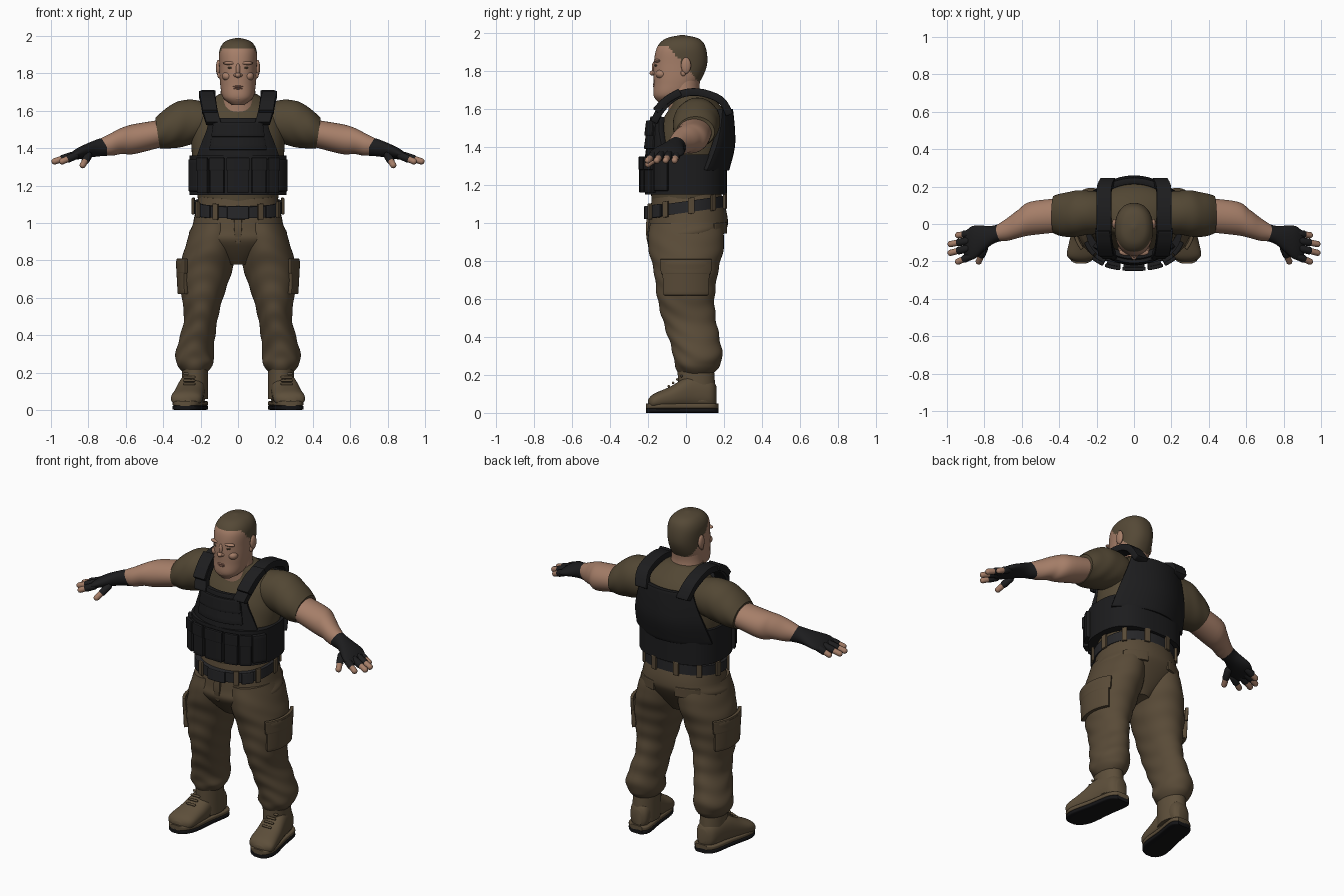
import bpy, bmesh, math
from mathutils import Vector

cube = bpy.data.objects.get("Cube")
if cube:
    bpy.data.objects.remove(cube)


def material(name, r, g, b):
    m = bpy.data.materials.new(name)
    m.use_nodes = True
    m.diffuse_color = (r, g, b, 1)
    bsdf = m.node_tree.nodes["Principled BSDF"]
    bsdf.inputs["Base Color"].default_value = (r, g, b, 1)
    bsdf.inputs["Roughness"].default_value = .8
    return m


SKIN = material("skin", .38, .21, .14)
LIP = material("lip", .29, .14, .1)
HAIR = material("cropped_hair", .09, .066, .037)
SHIRT = material("olive_shirt", .085, .063, .034)
CLOTH = material("brown_trousers", .1, .07, .039)
BOOT = material("brown_leather", .11, .078, .043)
BLACK = material("black_fabric", .012, .012, .013)
BELT = material("dark_belt", .02, .02, .022)
SOLE = material("black_rubber", .007, .007, .008)
made = []


def finish(name, bm, mat, mirror=False, thick=0):
    bmesh.ops.recalc_face_normals(bm, faces=bm.faces)
    mesh = bpy.data.meshes.new(name)
    bm.to_mesh(mesh)
    bm.free()
    mesh.materials.append(mat)
    ob = bpy.data.objects.new(name, mesh)
    bpy.context.scene.collection.objects.link(ob)
    if thick:
        solid = ob.modifiers.new("thickness", "SOLIDIFY")
        solid.thickness, solid.offset = thick, 0
        edge = ob.modifiers.new("soft_edge", "BEVEL")
        edge.width, edge.segments = .005, 2
    if mirror:
        ob.modifiers.new("mirror", "MIRROR")
    made.append(ob)
    return ob


def smooth_rows(rows, steps, width):
    """Pad rows with zeros to one width, then interpolate them by Catmull-Rom."""
    rows = [list(row) + [0] * (width - len(row)) for row in rows]
    out, last = [], len(rows) - 1
    for i in range(last):
        a, b, c, d = (rows[min(max(k, 0), last)] for k in range(i - 1, i + 3))
        for s in range(steps):
            t = s / steps
            out.append([q + t / 2 * (r - p + t * (2*p - 5*q + 4*r - w + t * (3*(q - r) + w - p)))
                        for p, q, r, w in zip(a, b, c, d)])
    return out + [rows[last]]


def skin_grid(bm, grid, closed):
    n = len(grid[0])
    for low, high in zip(grid, grid[1:]):
        for j in range(n if closed else n - 1):
            k = (j + 1) % n
            bm.faces.new((low[j], low[k], high[k], high[j]))


def loft(name, rings, mat, axis="z", power=2, arc=None, thick=.02, wrinkle=0, tilt=0,
         mirror=False, steps=6, sides=48):
    """Rings are (position, radius u, radius v, centre v, centre u) along the axis."""
    bm, grid = bmesh.new(), []
    start, end = arc or (0, 360)
    count = sides + 1 if arc else sides
    for t, ru, rv, cv, cu in smooth_rows(rings, steps, 5):
        row = []
        for j in range(count):
            a = math.radians(start + (end - start) * j / sides)
            ripple = math.sin(60 * t + 3 * math.sin(a) + 2 * math.cos(2 * a))
            grow = 1 + wrinkle * (1.1 - t) * ripple
            du, dv = (math.copysign(abs(f) ** (2 / power), f) * r * grow
                      for f, r in ((math.cos(a), ru), (math.sin(a), rv)))
            w, u, v = t + tilt * dv, cu + du, cv + dv
            row.append(bm.verts.new({"x": (w, u, v), "y": (u, w, v), "z": (u, v, w)}[axis]))
        grid.append(row)
    skin_grid(bm, grid, closed=not arc)
    if not arc:
        bm.faces.new(grid[0])
        bm.faces.new(grid[-1])
    return finish(name, bm, mat, mirror, thick if arc else 0)


def wrap(name, low, high, outline, grow, mat, middle=None, spread=None, **options):
    """Upright band round the waist, or a piece of it about a middle angle."""
    if spread:
        options.update(arc=(middle - spread, middle + spread), sides=12)
    ru, rv = outline
    return loft(name, [(z, ru + grow, rv + grow) for z in (low, high)], mat, **options)


def patch(name, rows, mat, thick, bend=0, mirror=False):
    """Sheet bent across its width; rows are (z, y, half width, centre x)."""
    bm, grid, columns = bmesh.new(), [], 12
    for z, y, half, x in smooth_rows(rows, 4, 4):
        offsets = [half * (2 * j / columns - 1) for j in range(columns + 1)]
        grid.append([bm.verts.new((x + d, y + bend * d * d, z)) for d in offsets])
    skin_grid(bm, grid, closed=False)
    return finish(name, bm, mat, mirror, thick)


def blob(name, centre, radii, mat, mirror=False):
    bm = bmesh.new()
    bmesh.ops.create_uvsphere(bm, u_segments=20, v_segments=12, radius=1)
    for v in bm.verts:
        v.co = Vector(centre) + v.co * Vector(radii)
    return finish(name, bm, mat, mirror)


def capsule(name, start, end, radius, mat):
    bm = bmesh.new()
    bmesh.ops.create_uvsphere(bm, u_segments=14, v_segments=9, radius=radius)
    turn = Vector((0, 0, 1)).rotation_difference(end - start)
    for v in bm.verts:
        v.co = (end if v.co.z > 0 else start) + turn @ v.co
    return finish(name, bm, mat, mirror=True)


# Head with cropped hair
head = loft("head", [(1.63, .03, .03, -.11), (1.67, .08, .09, -.08), (1.74, .095, .12, -.05),
                     (1.83, .1, .14, -.03), (1.92, .1, .13, -.025), (1.97, .07, .09, -.02),
                     (1.99, .01, .01, -.02)], SKIN, power=2.25, steps=10, sides=64)
head.data.materials.append(HAIR)
for face in head.data.polygons:
    hairline = min(1.935, 1.82 - 1.2 * face.center.y)
    face.material_index = int(face.center.z > hairline)
loft("neck", [(1.55, .12, .11, .02), (1.68, .095, .085, -.01), (1.76, .09, .085, -.01)], SKIN)

# Face
blob("nose_bridge", (0, -.163, 1.82), (.013, .017, .035), SKIN)
blob("nose_tip", (0, -.172, 1.79), (.016, .02, .014), SKIN)
blob("nostril", (.014, -.165, 1.79), (.01, .013, .01), SKIN, mirror=True)
blob("brow", (.042, -.15, 1.855), (.038, .019, .01), SKIN, mirror=True)
blob("eye", (.04, -.155, 1.83), (.016, .01, .006), HAIR, mirror=True)
blob("cheek", (.055, -.13, 1.785), (.03, .03, .025), SKIN, mirror=True)
for label, z in (("upper", 1.73), ("lower", 1.72)):
    blob(label + "_lip", (0, -.161, z), (.03, .014, .007), LIP)
blob("chin", (0, -.145, 1.67), (.04, .025, .02), SKIN)
blob("ear", (.105, 0, 1.83), (.013, .026, .043), SKIN, mirror=True)
blob("ear_lobe", (.1, -.014, 1.79), (.01, .014, .016), SKIN, mirror=True)

# Shirt
loft("shirt_body", [(1.1, .21, .18), (1.3, .24, .2, .01), (1.45, .25, .19, .03), (1.55, .24, .17, .05),
                    (1.62, .2, .13, .05), (1.69, .1, .09, .01)], SHIRT, wrinkle=.01)
loft("sleeve", [(.12, .1, .1, 1.54, .06), (.26, .12, .12, 1.54, .06), (.36, .12, .11, 1.51, .05),
                (.43, .1, .08, 1.48, .05)], SHIRT, "x", tilt=.15, wrinkle=.015, mirror=True)

# Bare arms
loft("arm", [(.36, .09, .07, 1.49, .05), (.55, .09, .08, 1.45, .03), (.62, .075, .07, 1.44),
             (.68, .06, .06, 1.42, -.03), (.74, .04, .04, 1.41, -.05)], SKIN, "x", mirror=True)

# Fingerless gloves and fanned fingers
loft("glove", [(.7, .05, .05, 1.41, -.04), (.76, .05, .045, 1.4, -.06), (.86, .09, .03, 1.37, -.1),
               (.91, .06, .01, 1.35, -.11)], BLACK, "x", mirror=True)
digits = {"thumb": (Vector((.8, -.13, 1.36)), Vector((.03, -.07, -.05)))}
for i, label in enumerate(("little_finger", "ring_finger", "middle_finger", "index_finger")):
    reach = .09 if label[0] in "rm" else .07
    knuckle = Vector((.8 + reach, -.05 - .04 * i, 1.36))
    digits[label] = (knuckle, Vector((reach, -.01 - .007 * i, -.03)))
for label, (knuckle, reach) in digits.items():
    capsule(label, knuckle, knuckle + reach, .017, SKIN)
    capsule(label + "_glove", knuckle, knuckle + reach / 2, .021, BLACK)

# Vest: waist band, front and back plates, shoulder straps
VEST = (.26, .215)
wrap("vest_band", 1.15, 1.36, VEST, 0, BLACK, power=2.5, sides=64)
patch("vest_front", [(1.33, -.2, .22), (1.42, -.19, .19), (1.5, -.18, .16), (1.56, -.17, .15)],
      BLACK, .035, bend=2)
patch("chest_pocket", [(1.39, -.21, .15), (1.53, -.19, .13)], BLACK, .025, bend=2)
patch("chest_flap", [(1.46, -.21, .14), (1.54, -.2, .13)], BLACK, .02, bend=2)
patch("vest_back", [(1.28, .21, .25), (1.4, .24, .23), (1.5, .24, .2), (1.6, .23, .17)],
      BLACK, .035, bend=-1.8)
patch("shoulder_strap", [(1.53, -.17, .04, .13), (1.6, -.13, .04, .15), (1.67, -.05, .04, .16),
                         (1.69, .06, .04, .16), (1.65, .18, .04, .16), (1.57, .23, .04, .14)],
      BLACK, .04, mirror=True)
patch("strap_pad", [(1.59, -.16, .04, .15), (1.65, -.1, .04, .16), (1.69, -.03, .04, .17)],
      BLACK, .04, mirror=True)

# Ammunition pouches round the front of the band
for i in range(-2, 3):
    label = "vest_pouch_%d" % (i + 3)
    middle = 19 * i - 90
    wrap(label, 1.16, 1.34, VEST, .014, BLACK, middle, 8, power=2.5, thick=.035)
    wrap(label + "_flap", 1.28, 1.35, VEST, .026, BLACK, middle, 8.5, power=2.5)
wrap("side_pouch", 1.17, 1.34, VEST, .006, BLACK, -31, 11, power=2.5, thick=.03, mirror=True)

# Trousers
loft("trouser_seat", [(1.15, .21, .18), (1, .24, .21, .01), (.92, .25, .2), (.79, .07, .1)],
     CLOTH, power=2.2, tilt=.12, wrinkle=.015)
loft("trouser_leg", [(1, .12, .19, 0, .12), (.88, .14, .2, 0, .14), (.75, .14, .17, 0, .17),
                     (.6, .11, .15, 0, .19), (.48, .09, .14, .02, .2), (.32, .1, .13, .06, .23),
                     (.25, .1, .12, .06, .23), (.2, .06, .08, .05, .23)],
     CLOTH, wrinkle=.035, mirror=True, steps=10)
loft("cargo_pocket", [(.62, .13, .17, 0, .18), (.8, .15, .18, 0, .17)], CLOTH,
     arc=(-42, 42), thick=.025, mirror=True)
loft("cargo_flap", [(.73, .15, .18, 0, .17), (.81, .15, .19, 0, .17)], CLOTH,
     arc=(-45, 45), mirror=True)
wrap("back_pocket_flap", .92, .98, (.25, .21), .006, CLOTH, 58, 18,
     power=2.2, tilt=.12, thick=.016, mirror=True)
patch("fly_flap", [(1.03, -.2, .02), (.96, -.205, .02), (.89, -.195, .01)], CLOTH, .014)

# Belt with loops, buckle and keepers
WAIST = (.235, .207)
snug = dict(power=2.2, tilt=.14)
wrap("belt", 1.055, 1.115, WAIST, 0, BELT, **snug)
for i in range(5):
    wrap("belt_loop_%d" % (i + 1), 1.045, 1.13, WAIST, .006, CLOTH, 34 * i - 62, 4,
         thick=.014, mirror=True, **snug)
wrap("belt_buckle", 1.05, 1.12, WAIST, .006, BELT, -90, 12, thick=.016, **snug)
wrap("belt_keeper", 1.05, 1.12, WAIST, .006, BELT, -45, 9, thick=.016, mirror=True, **snug)


# Boots, turned slightly outwards
def foot_x(y):
    return .25 - .16 * y


loft("boot_shaft", [(.06, .07, .1, .06, .23), (.26, .07, .095, .05, .23)], BOOT, mirror=True)
upper = [(-.2, .03, .02, .05), (-.17, .08, .04, .06), (-.08, .08, .06, .08),
         (.03, .07, .09, .11), (.13, .06, .08, .1), (.16, .03, .05, .09)]
loft("boot_foot", [(*ring, foot_x(ring[0])) for ring in upper], BOOT, "y", power=2.3, mirror=True)
outline = [(-.21, .03), (-.19, .06), (-.13, .08), (0, .073), (.13, .07), (.17, .04)]
for label, z, half, mat in (("boot_welt", .036, .014, BOOT), ("boot_sole", .013, .013, SOLE)):
    loft(label, [(y, r, half, z, foot_x(y)) for y, r in outline], mat, "y", power=5, mirror=True)
for i in range(4):
    end = Vector((.285, -.09 + .022 * i, .14 + .018 * i))
    capsule("boot_lace_%d" % (i + 1), end - Vector((.05, 0, 0)), end, .007, BOOT)

# Bake modifiers, then shade smooth with sharp edges kept
bpy.ops.object.select_all(action="DESELECT")
for ob in made:
    ob.select_set(True)
bpy.context.view_layer.objects.active = made[0]
bpy.ops.object.convert(target="MESH")
bpy.ops.object.shade_smooth_by_angle(angle=math.radians(40))
